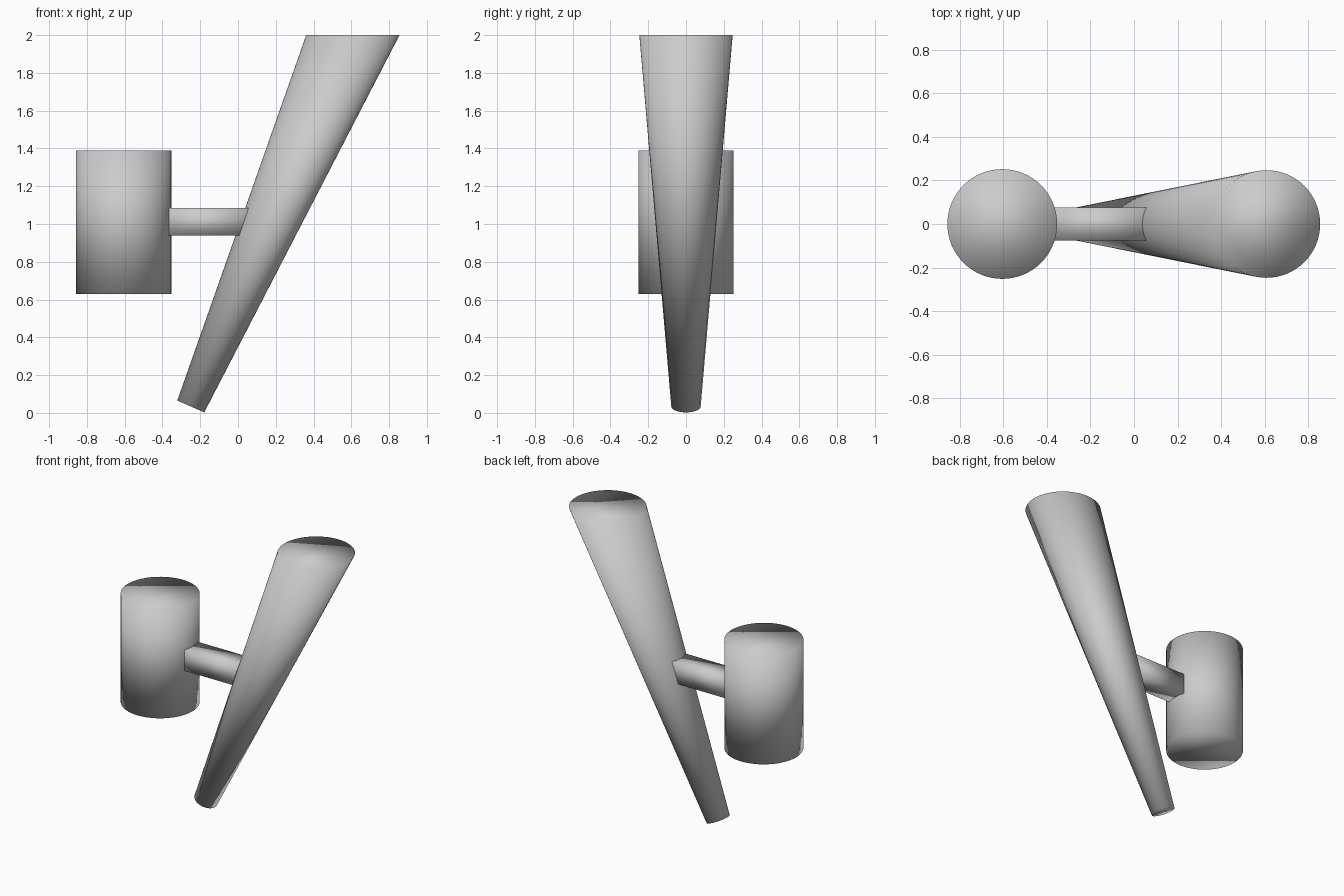
import bpy, bmesh
from math import cos, sin, tau
from mathutils import Vector

if "Cube" in bpy.data.objects:
    bpy.data.objects.remove(bpy.data.objects["Cube"])

SIDES = 64


def finish(bm, name):
    """Turn a bmesh into a smooth shaded object."""
    bmesh.ops.recalc_face_normals(bm, faces=bm.faces)
    for f in bm.faces:
        f.smooth = True
    mesh = bpy.data.meshes.new(name)
    bm.to_mesh(mesh)
    bm.free()
    ob = bpy.data.objects.new(name, mesh)
    bpy.context.collection.objects.link(ob)
    return ob


def loft(name, ends):
    """Capped tube between two circles given as (centre, radius, x-like axis)."""
    bm = bmesh.new()
    rings = []
    for centre, radius, axis in ends:
        c, u = Vector(centre), Vector(axis).normalized()
        rings.append([bm.verts.new(c + radius * (u * cos(tau * i / SIDES)
                                                 + Vector((0, 1, 0)) * sin(tau * i / SIDES)))
                      for i in range(SIDES)])
    low, high = rings
    for i in range(SIDES):
        j = (i + 1) % SIDES
        bm.faces.new((low[i], low[j], high[j], high[i]))
    bm.faces.new(low[::-1])
    bm.faces.new(high)
    return finish(bm, name)


# Upright drum on the left
loft("drum", [((-0.605, 0, 0.63), 0.252, (1, 0, 0)),
              ((-0.605, 0, 1.39), 0.252, (1, 0, 0))])

# Leaning tapered horn: tilted small end, level round top
loft("tapered_horn", [((-0.25, 0, 0.034), 0.078, (0.917, 0, -0.4)),
                      ((0.608, 0, 2.0), 0.247, (1, 0, 0))])

# Square connecting arm, ends buried in both parts
bm = bmesh.new()
bmesh.ops.create_cube(bm, size=1)
for v in bm.verts:
    v.co = Vector((-0.155 + v.co.x * 0.47, v.co.y * 0.15, 1.013 + v.co.z * 0.146))
finish(bm, "connecting_arm")
